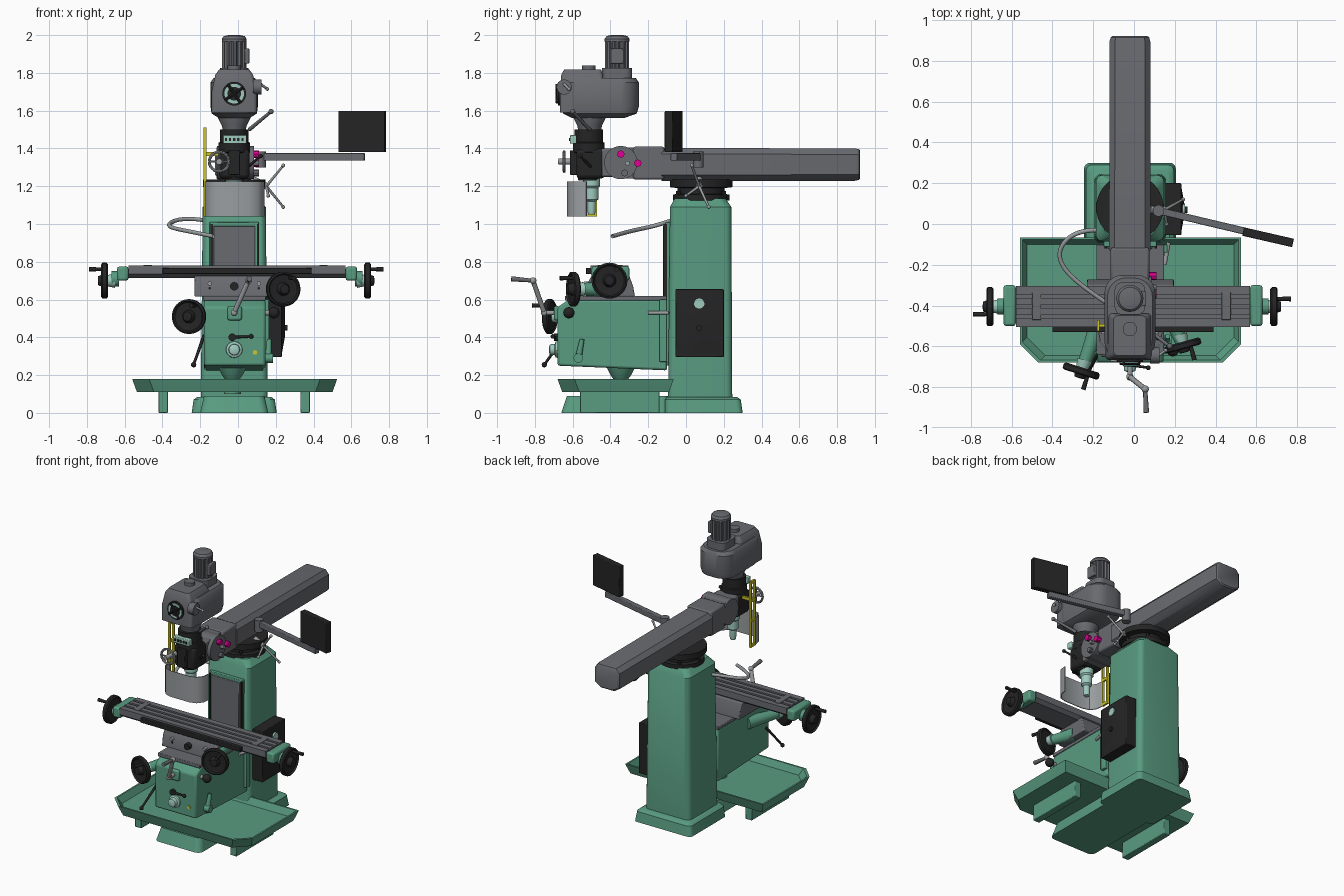
import bpy, bmesh, math
from mathutils import Vector as V

if "Cube" in bpy.data.objects:
    bpy.data.objects.remove(bpy.data.objects["Cube"])

def mat(name, c):
    m = bpy.data.materials.new(name)
    m.diffuse_color = (*c, 1)
    m.use_nodes = True
    m.node_tree.nodes["Principled BSDF"].inputs["Base Color"].default_value = m.diffuse_color
    return m

GREEN, GREY = mat("green", (.10, .33, .22)), mat("grey", (.14, .145, .16))
BLACK, STEEL = mat("black", (.018, .018, .018)), mat("steel", (.32, .34, .35))
YELLOW, PINK = mat("yellow", (.62, .56, .02)), mat("pink", (.75, .0, .3))
MINT = mat("mint", (.35, .6, .52))
CX = -.02  # machine centre line

def finish(name, bm, m, bevel=0, seg=2):
    bmesh.ops.recalc_face_normals(bm, faces=bm.faces)
    me = bpy.data.meshes.new(name)
    bm.to_mesh(me)
    bm.free()
    ob = bpy.data.objects.new(name, me)
    bpy.context.collection.objects.link(ob)
    me.materials.append(m)
    if bevel:
        b = ob.modifiers.new("bevel", 'BEVEL')
        b.width, b.segments, b.limit_method = bevel, seg, 'ANGLE'
    bpy.ops.object.select_all(action='DESELECT')
    ob.select_set(True)
    bpy.context.view_layer.objects.active = ob
    bpy.ops.object.shade_smooth_by_angle(angle=math.radians(35))
    return ob

def loft(name, rings, m, bevel=0, caps=True):
    bm = bmesh.new()
    vs = [[bm.verts.new(p) for p in r] for r in rings]
    n = len(vs[0])
    for a, b in zip(vs, vs[1:]):
        for i in range(n):
            bm.faces.new((a[i], a[(i + 1) % n], b[(i + 1) % n], b[i]))
    if caps:
        bm.faces.new(vs[0])
        bm.faces.new(vs[-1])
    return finish(name, bm, m, bevel)

def box(name, x0, x1, y0, y1, z0, z1, m, bevel=.004):
    ring = lambda z: [(x0, y0, z), (x1, y0, z), (x1, y1, z), (x0, y1, z)]
    return loft(name, [ring(z0), ring(z1)], m, bevel)

def prism(name, pts, axis, a, b, m, bevel=0):
    f = {'x': lambda p, t: (t, p[0], p[1]), 'y': lambda p, t: (p[0], t, p[1])}[axis]
    return loft(name, [[f(p, t) for p in pts] for t in (a, b)], m, bevel)

def lathe(name, origin, axis, prof, m, n=32):
    q = V(axis).to_track_quat('Z', 'Y')
    ring = lambda r, h: [V(origin) + q @ V((r * math.cos(k * math.tau / n), r * math.sin(k * math.tau / n), h)) for k in range(n)]
    return loft(name, [ring(r, h) for r, h in prof], m)

def cyl(name, a, b, r, m, r2=None, n=24):
    d = V(b) - V(a)
    return lathe(name, a, d, [(r, 0), (r if r2 is None else r2, d.length)], m, n)

def ball(name, p, r, m):
    bm = bmesh.new()
    bmesh.ops.create_uvsphere(bm, u_segments=16, v_segments=10, radius=r)
    bmesh.ops.translate(bm, verts=bm.verts, vec=p)
    return finish(name, bm, m)

def rrect(x0, x1, y0, y1, r, z, n=6):
    out = []
    for i, (cx, cy) in enumerate(((x1 - r, y1 - r), (x0 + r, y1 - r), (x0 + r, y0 + r), (x1 - r, y0 + r))):
        for k in range(n + 1):
            a = (i + k / n) * math.pi / 2
            out.append((cx + r * math.cos(a), cy + r * math.sin(a), z))
    return out

def lever(name, a, b, r, m, knob=.014):
    cyl(name, a, b, r * 1.3, m, r, 12)
    ball(name + "_knob", b, knob, m)

def wheel(name, c, axis, r, m, hub=.06):
    ax = V(axis).normalized()
    lathe(name, c, ax, [(.03, -.022), (r * .82, -.016), (r * .9, -.022), (r, -.014), (r, .008), (r * .9, .014),
                        (r * .82, .004), (.035, .0), (.024, .03), (.01, .032)], m)
    cyl(name + "_dial", V(c) - ax * hub, V(c) - ax * .02, .038, MINT, .03)
    side = ax.to_track_quat('Z', 'Y') @ V((.5, .8, 0)).normalized()
    p = V(c) + side * r * .75
    cyl(name + "_grip", p, p + ax * .08, .009, m, .012, 12)

# Base, column and drip tray
loft("base", [rrect(-.245, .205, -.11, .30, .03, 0), rrect(-.235, .195, -.11, .29, .03, .07), rrect(-.215, .175, -.10, .27, .03, .085)], GREEN)
loft("base_front", [rrect(-.2, .16, -.66, -.09, .04, 0), rrect(-.18, .14, -.63, -.09, .04, .09)], GREEN)
loft("column", [rrect(-.197, .157, -.095, .245, .035, .07), rrect(-.187, .147, -.085, .24, .035, 1.09),
                rrect(-.15, .11, -.06, .21, .05, 1.135)], GREEN)
def tray_ring(i, z):
    x0, x1, y0, y1, c = -.56 + i, .525 - i, -.68 + i, -.065 - i, .09
    return [(x0, y1, z), (x0, y0 + c, z), (x0 + c, y0, z), (x1 - c, y0, z), (x1, y0 + c, z), (x1, y1, z)]
loft("drip_tray", [tray_ring(.025, .11), tray_ring(.005, .165), tray_ring(0, .18), tray_ring(.012, .18), tray_ring(.035, .135)], GREEN)
for x in (-.42, .33):
    box("tray_leg", x, x + .05, -.56, -.14, 0, .12, GREEN)
lathe("lift_screw_housing", (CX - .01, -.345, .1), (0, 0, 1), [(.045, 0), (.04, .08), (.055, .1), (.075, .14)], GREEN)

# Column ways, wiper panel and electrical box
box("column_way", -.15, .11, -.112, -.07, .25, 1.01, GREEN)
box("way_cover", -.13, .09, -.122, -.105, .6, .99, GREY)
for x in (-.145, .1):
    box("way_strip", x, x + .012, -.119, -.1, .3, 1.0, BLACK, 0)
box("electrical_box", .15, .232, -.055, .2, .295, .655, BLACK)
er = lambda x, i: [(x, -.05 + i, .3 + i), (x, .195 - i, .3 + i), (x, .195 - i, .65 - i), (x, -.05 + i, .65 - i)]
loft("box_door", [er(.23, 0), er(.248, .1)], BLACK)
cyl("box_badge", (.22, .07, .58), (.25, .07, .58), .028, MINT)
cyl("box_switch", (.245, .07, .45), (.262, .07, .45), .015, BLACK)

# Knee
prism("knee", [(-.68, .25), (-.1, .225), (-.1, .6), (-.62, .6), (-.68, .56)], 'x', -.18, .145, GREEN, .012)
box("knee_way", -.185, .147, -.64, -.1, .595, .62, GREY)
box("knee_gib", .14, .165, -.14, -.1, .27, .6, GREEN)
lathe("knee_hub", (CX, -.67, .335), (0, -1, 0), [(.045, 0), (.042, .02), (.03, .025), (.028, .05), (.015, .055)], MINT)
lever("feed_lever", (CX - .01, -.69, .4), (.07, -.705, .405), .006, BLACK, .012)
cyl("feed_boss", (CX - .01, -.67, .4), (CX - .01, -.7, .4), .02, BLACK)
cyl("oil_sight", (.09, -.675, .32), (.09, -.685, .32), .012, YELLOW)
box("crank_boss", -.055, .02, -.7, -.67, .49, .565, GREEN, .01)
lever("knee_clamp", (-.18, -.64, .41), (-.235, -.75, .255), .007, BLACK)
cyl("side_lever", (.16, -.57, .29), (.165, -.55, .39), .018, GREEN, .012)
cyl("side_lever_boss", (.14, -.57, .29), (.185, -.57, .29), .025, GREEN)
cyl("knee_knob", (.14, -.62, .53), (.18, -.62, .53), .014, STEEL)
ball("knee_knob_ball", (.19, -.62, .53), .03, BLACK)
cyl("gib_lever", (.15, -.2, .53), (.17, -.09, .53), .01, STEEL)

# Knee crank
crank = [(CX, -.68, .53), (CX, -.75, .53), (.055, -.81, .70)]
for a, b in zip(crank, crank[1:]):
    cyl("knee_crank", a, b, .013, STEEL, None, 14)
    ball("crank_joint", b, .018, STEEL)
cyl("crank_grip", crank[2], (.06, -.925, .71), .01, GREY, .014, 14)

# Saddle and table with T-slots
prism("saddle", [(-.53, .615), (-.27, .615), (-.28, .67), (-.3, .725), (-.5, .725), (-.52, .69)], 'x', -.23, .195, GREY, .006)
for x in (-.15, .11):
    cyl("saddle_screw", (x, -.51, .685), (x, -.54, .685), .011, STEEL, None, 12)
    cyl("saddle_stop", (x, -.51, .66), (x, -.53, .66), .007, BLACK, None, 12)
cyl("saddle_lock", (CX, -.51, .67), (CX, -.55, .67), .022, BLACK)
top = [(-.505, .78)]
for y in (-.455, -.405, -.355):
    top += [(y - .009, .78), (y - .009, .765), (y - .016, .765), (y - .016, .75),
            (y + .016, .75), (y + .016, .765), (y + .009, .765), (y + .009, .78)]
prism("table", top + [(-.305, .78), (-.305, .735), (-.33, .715), (-.48, .715), (-.505, .735)], 'x', -.58, .57, GREY)
box("table_stop_rail", -.4, .39, -.53, -.5, .735, .768, BLACK)
for x in (-.5, .43):
    box("table_end_pocket", x, x + .045, -.47, -.335, .775, .783, GREY, .003)
for s in (-1, 1):
    e = -.58 if s < 0 else .57
    lo, hi = sorted((e, e + s * .06))
    box("table_end_bracket", lo, hi, -.5, -.3, .70, .775, GREEN, .012)
    cyl("table_bearing", (e + s * .05, -.405, .71), (e + s * .09, -.405, .71), .04, GREEN)
    wheel("table_handwheel", (CX + .01 + s * .7, -.405, .70), (s, 0, 0), .095, BLACK)

# Angled front handwheels
for c, ax, root in (((-.26, -.725, .51), (-.3, -.95, 0), (-.16, -.45, .51)), ((.24, -.6, .655), (.27, -.96, 0), (.16, -.4, .655))):
    wheel("front_handwheel", c, ax, .092, BLACK)
    cyl("handwheel_shaft", root, c, .045, GREEN, .028)

# Turret and ram
lathe("turret", (CX, .08, 1.125), (0, 0, 1), [(.15, 0), (.15, .03), (.125, .035), (.125, .065), (.165, .07), (.165, .11)], BLACK, 40)
for k in range(6):
    a = k * math.tau / 6
    cyl("turret_bolt", (CX + .14 * math.cos(a), .08 + .14 * math.sin(a), 1.15), (CX + .14 * math.cos(a), .08 + .14 * math.sin(a), 1.175), .013, BLACK, None, 6)
half = [(.055, 1.227), (.102, 1.26), (.102, 1.37), (.075, 1.402)]
sec = [(CX + x, z) for x, z in half] + [(CX - x, z) for x, z in reversed(half)]
def ram_ring(y, s):
    return [(CX + (x - CX) * s, y, 1.315 + (z - 1.315) * s) for x, z in sec]
loft("ram", [ram_ring(-.13, 1), ram_ring(.895, .98), ram_ring(.915, .93), ram_ring(.922, .84)], GREY)
ctr = (.15, .07, 1.2)
cyl("ram_lock_hub", (.08, .07, 1.235), ctr, .018, STEEL)
for tip in ((.24, .03, 1.31), (.24, .12, 1.09), (.16, .0, 1.15)):
    lever("ram_lock_spoke", ctr, tip, .006, STEEL, .01)

# Ram head adapter
box("adapter_block", -.115, .075, -.28, -.115, 1.235, 1.41, GREY, .012)
cyl("adapter_knuckle", (-.11, -.345, 1.325), (.085, -.345, 1.325), .088, GREY, None, 40)
box("adapter_neck", -.1, .06, -.36, -.25, 1.24, 1.405, GREY)
box("adapter_plate", -.1, .06, -.45, -.34, 1.25, 1.40, GREY, .01)
for y, z, r, m in ((-.345, 1.37, .02, PINK), (-.255, 1.322, .02, PINK), (-.31, 1.322, .013, STEEL), (-.325, 1.27, .018, GREY)):
    cyl("adapter_bolt", (.07, y, z), (.11, y, z), r, m, None, 8)

# Milling head, quill and handles
box("head_body", -.1, .06, -.58, -.43, 1.24, 1.4, BLACK, .02)
lathe("head_collar", (CX, -.515, 1.23), (0, 0, 1), [(.055, 0), (.06, .02), (.06, .14), (.083, .15), (.083, .2), (.075, .205), (.075, .27)], BLACK)
lathe("quill", (CX, -.5, 1.05), (0, 0, 1), [(.018, 0), (.022, .02), (.022, .07), (.036, .08), (.036, .14), (.045, .15), (.045, .2)], MINT)
box("depth_stop", -.05, .01, -.615, -.57, 1.26, 1.39, BLACK)
box("control_panel", -.08, .045, -.615, -.58, 1.425, 1.47, MINT)
for i in range(5):
    box("panel_button", -.07 + i * .022, -.058 + i * .022, -.62, -.61, 1.44, 1.456, BLACK, 0)
bm = bmesh.new()
bm.free()
wc = V((-.1, -.645, 1.33))
rim = [wc + V((.052 * math.cos(k * math.tau / 20), 0, .052 * math.sin(k * math.tau / 20))) for k in range(20)]
for a, b in zip(rim, rim[1:] + rim[:1]):
    cyl("quill_wheel_rim", a, b, .008, STEEL, None, 8)
for k in range(0, 20, 5):
    cyl("quill_wheel_spoke", wc, rim[k], .005, STEEL, None, 8)
cyl("quill_wheel_hub", wc + V((0, -.03, 0)), wc + V((.02, .12, 0)), .016, STEEL)
lever("quill_lever", (.05, -.5, 1.3), (.12, -.56, 1.36), .006, BLACK, .012)
lever("brake_lever", (.06, -.51, 1.5), (.175, -.6, 1.595), .008, GREY)

# Yellow guard bracket and curved shield
for y in (-.52, -.475):
    box("guard_post", -.182, -.168, y - .005, y + .005, 1.04, 1.505, YELLOW, 0)
for z in (1.04, 1.22, 1.36, 1.49):
    box("guard_rung", -.182, -.168, -.52, -.475, z, z + .02, YELLOW, 0)
box("guard_arm", -.18, -.08, -.505, -.49, 1.36, 1.38, YELLOW, 0)
out = [(-.175, -.53), (-.168, -.58), (-.14, -.615), (-.09, -.63), (.055, -.63), (.105, -.615), (.133, -.58), (.14, -.53)]
inn = [(CX + (x - CX) * .97, y + .005) for x, y in reversed(out)]
loft("chip_shield", [[(x, y, z) for x, y in out + inn] for z in (1.04, 1.225)], STEEL)

# Belt housing and motor
lathe("housing_cone", (CX, -.51, 1.49), (0, 0, 1), [(.06, 0), (.065, .03), (.085, .07), (.085, .1)], GREY)
loft("belt_housing", [rrect(-.1, .06, -.6, -.33, .07, 1.56), rrect(-.14, .1, -.65, -.26, .09, 1.585),
                      rrect(-.145, .105, -.665, -.25, .09, 1.62), rrect(-.145, .105, -.665, -.25, .09, 1.75),
                      rrect(-.13, .09, -.655, -.265, .09, 1.772)], GREY)
loft("gear_cover", [rrect(-.14, .1, -.668, -.43, .02, 1.59), rrect(-.14, .1, -.668, -.43, .02, 1.70),
                    rrect(-.12, .08, -.66, -.44, .02, 1.79), rrect(-.1, .06, -.645, -.45, .02, 1.818)], GREY)
cyl("cover_cap", (CX, -.515, 1.81), (CX, -.515, 1.84), .035, GREY)
for r, y, m in ((.063, -.678, BLACK), (.052, -.681, MINT), (.036, -.685, BLACK)):
    cyl("speed_dial", (CX, -.65, 1.69), (CX, y, 1.69), r, m, None, 32)
for k in range(4):
    a = k * math.pi / 2 + .6
    cyl("dial_spoke", (CX, -.684, 1.69), (CX + .057 * math.cos(a), -.684, 1.69 + .057 * math.sin(a)), .008, BLACK, None, 8)
cyl("speed_knob", (.08, -.645, 1.725), (.125, -.645, 1.725), .04, GREY)
lever("speed_crank", (.12, -.645, 1.74), (.155, -.62, 1.715), .006, STEEL, .01)
loft("motor_base", [rrect(-.095, .055, -.445, -.285, .04, 1.76), rrect(-.095, .055, -.445, -.285, .04, 1.825)], GREY)
star = lambda z: [(CX + r * math.cos(k * math.tau / 48), -.365 + r * math.sin(k * math.tau / 48), z)
                  for k in range(48) for r in [(.064, .064, .055, .055)[k % 4]]]
loft("motor_fins", [star(1.82), star(1.97)], GREY)
lathe("motor_cap", (CX, -.365, 1.965), (0, 0, 1), [(.066, 0), (.066, .015), (.055, .03), (.03, .035)], GREY)
box("motor_terminal_box", .035, .06, -.4, -.33, 1.85, 1.93, GREY)

# Display arm and screen
def slab(name, a, b, w, z0, z1, m):
    a, b = V(a), V(b)
    n = V((a.y - b.y, b.x - a.x)).normalized() * w / 2
    loft(name, [[(*p, z) for p in (a + n, b + n, b - n, a - n)] for z in (z0, z1)], m, .004)
slab("display_arm", (.1, .07), (.67, -.065), .035, 1.335, 1.375, GREY)
cyl("arm_pivot", (.12, .065, 1.3), (.12, .065, 1.385), .028, GREY)
slab("display", (.535, -.037), (.78, -.093), .042, 1.38, 1.598, BLACK)

# Coolant hose
cu = bpy.data.curves.new("coolant_hose", 'CURVE')
cu.dimensions, cu.bevel_depth, cu.bevel_resolution = '3D', .011, 3
sp = cu.splines.new('NURBS')
pts = [(-.18, -.03, 1.02), (-.28, -.03, 1.035), (-.37, -.1, 1.01), (-.37, -.2, .98), (-.28, -.29, .965), (-.13, -.39, .935)]
sp.points.add(len(pts) - 1)
for p, c in zip(sp.points, pts):
    p.co = (*c, 1)
sp.use_endpoint_u = True
hose = bpy.data.objects.new("coolant_hose", cu)
bpy.context.collection.objects.link(hose)
cu.materials.append(STEEL)
